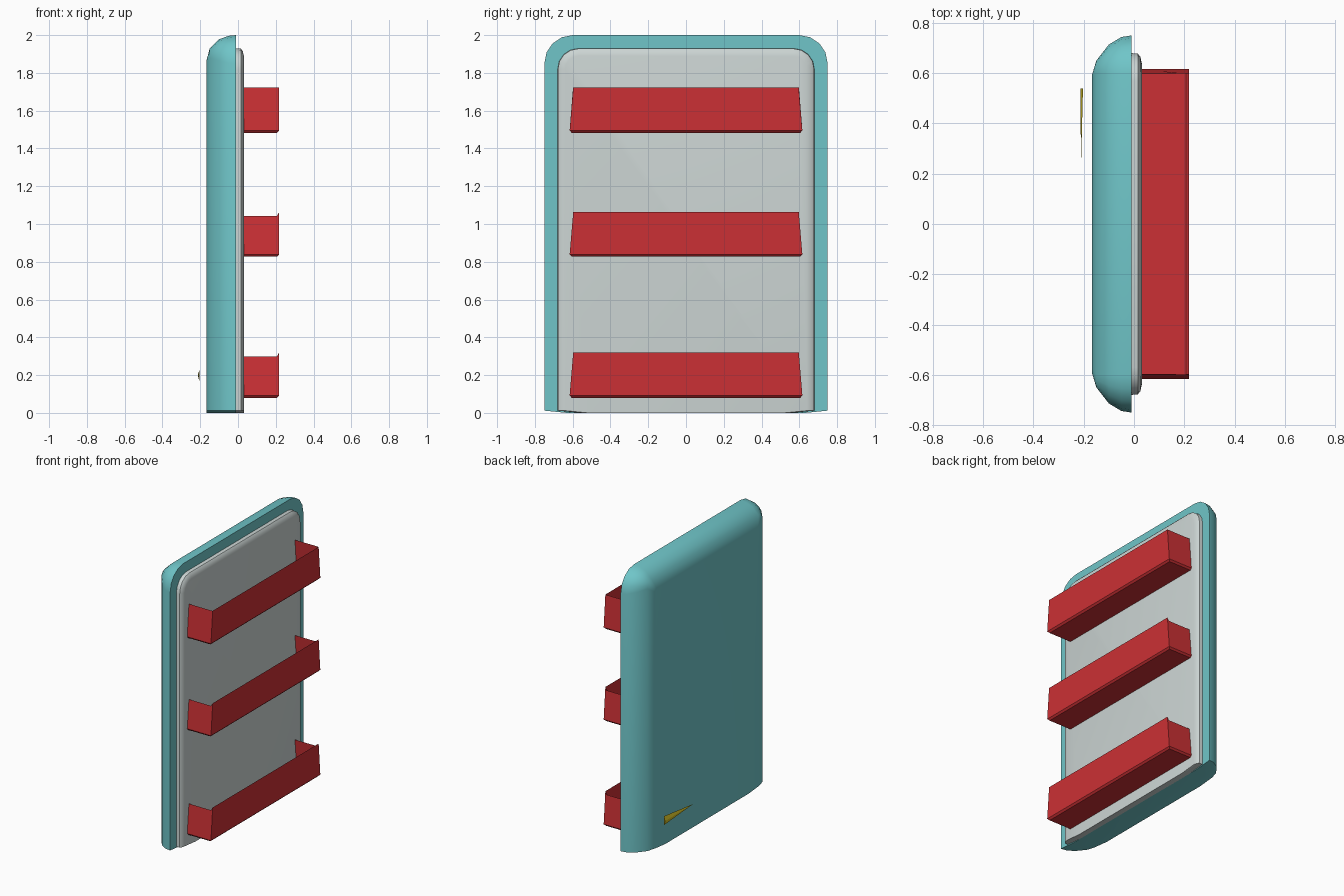
import bpy, bmesh, math

if "Cube" in bpy.data.objects:
    bpy.data.objects.remove(bpy.data.objects["Cube"])

def material(name, rgb):
    m = bpy.data.materials.new(name)
    m.diffuse_color = (*rgb, 1)
    m.use_nodes = True
    m.node_tree.nodes["Principled BSDF"].inputs["Base Color"].default_value = m.diffuse_color
    return m

def add_object(name, bm, mat=None, angle=35, recalc=True):
    if recalc:
        bmesh.ops.recalc_face_normals(bm, faces=bm.faces)
    me = bpy.data.meshes.new(name)
    bm.to_mesh(me)
    bm.free()
    ob = bpy.data.objects.new(name, me)
    bpy.context.collection.objects.link(ob)
    if mat:
        me.materials.append(mat)
    if angle:
        bpy.ops.object.select_all(action='DESELECT')
        ob.select_set(True)
        bpy.context.view_layer.objects.active = ob
        bpy.ops.object.shade_smooth_by_angle(angle=math.radians(angle))
    return ob

def outline(hw, top, r, segs=4):
    """Panel outline in y, z: rounded top corners, nearly flat bottom."""
    pts = [(-hw, 0.012), (-hw + 0.12, 0.0), (hw - 0.12, 0.0), (hw, 0.012)]
    for cy, start in ((hw - r, 0), (r - hw, 90)):
        for i in range(segs + 1):
            a = math.radians(start + 90 * i / segs)
            pts.append((cy + r * math.cos(a), top - r + r * math.sin(a)))
    return pts

def panel(name, hw, top, r, rings, mat=None):
    """Stack outlines along x; each ring is (x, side inset, top inset)."""
    bm = bmesh.new()
    loops = []
    for x, dy, dz in rings:
        pts = outline(hw - dy, top - dz, max(r - dy, 0.02))
        loops.append([bm.verts.new((x, y, z)) for y, z in pts])
    for a, b in zip(loops, loops[1:]):
        n = len(a)
        for i in range(n):
            bm.faces.new((a[i], a[(i + 1) % n], b[(i + 1) % n], b[i]))
    bm.faces.new(loops[0])
    bm.faces.new(loops[-1])
    return add_object(name, bm, mat)

def tray(name, z0, front_top, side_top, mat):
    """Thin-walled shelf bin, open at the top and against the door."""
    bm = bmesh.new()
    x0, x1 = 0.03, 0.218
    v = lambda *p: bm.verts.new(p)
    low = [v(x0, -0.617, z0), v(x1, -0.617, z0), v(x1, 0.617, z0), v(x0, 0.617, z0)]
    high = [v(x0, -0.597, side_top), v(x1, -0.597, front_top),
            v(x1, 0.597, front_top), v(x0, 0.597, side_top)]
    rim = [v(x1 - 0.012, s * 0.598, side_top) for s in (-1, 1)]
    bm.faces.new((low[3], low[2], low[1], low[0]))
    bm.faces.new((low[1], low[2], high[2], high[1]))
    bm.faces.new((low[0], low[1], high[1], rim[0], high[0]))
    bm.faces.new((low[2], low[3], high[3], rim[1], high[2]))
    bottom = [e for e in bm.edges if all(w in low for w in e.verts) and not e.is_boundary]
    bmesh.ops.bevel(bm, geom=bottom, offset=0.012, segments=1, affect='EDGES')
    return add_object(name, bm, mat, recalc=False)

teal = material("teal", (0.16, 0.56, 0.58))
red = material("red", (0.60, 0.03, 0.035))
yellow = material("yellow", (0.65, 0.52, 0.02))

# Outer door shell with rounded outer edge
panel("door_shell", 0.75, 2.0, 0.15,
      [(-0.01, 0, 0), (-0.05, 0.006, 0.004), (-0.10, 0.036, 0.022),
       (-0.15, 0.10, 0.07), (-0.168, 0.16, 0.14)], teal)

# Inner liner
panel("inner_liner", 0.68, 1.93, 0.11,
      [(-0.012, 0, 0), (0.015, 0.002, 0.002), (0.025, 0.014, 0.014), (0.031, 0.04, 0.04)],
      material("pale_grey", (0.60, 0.66, 0.65)))

# Three shelf bins
tray("lower_shelf", 0.08, 0.32, 0.298, red)
tray("middle_shelf", 0.827, 1.063, 1.042, red)
tray("upper_shelf", 1.483, 1.722, 1.722, red)

# Small tapered dart marker near the bottom of the outer face
bm = bmesh.new()
base = [bm.verts.new(p) for p in ((-0.205, 0.54, 0.17), (-0.213, 0.54, 0.2), (-0.203, 0.54, 0.232))]
tip = bm.verts.new((-0.211, 0.22, 0.2))
bm.faces.new(base)
for i in range(3):
    bm.faces.new((base[i], base[(i + 1) % 3], tip))
add_object("dart_marker", bm, yellow, angle=None)
